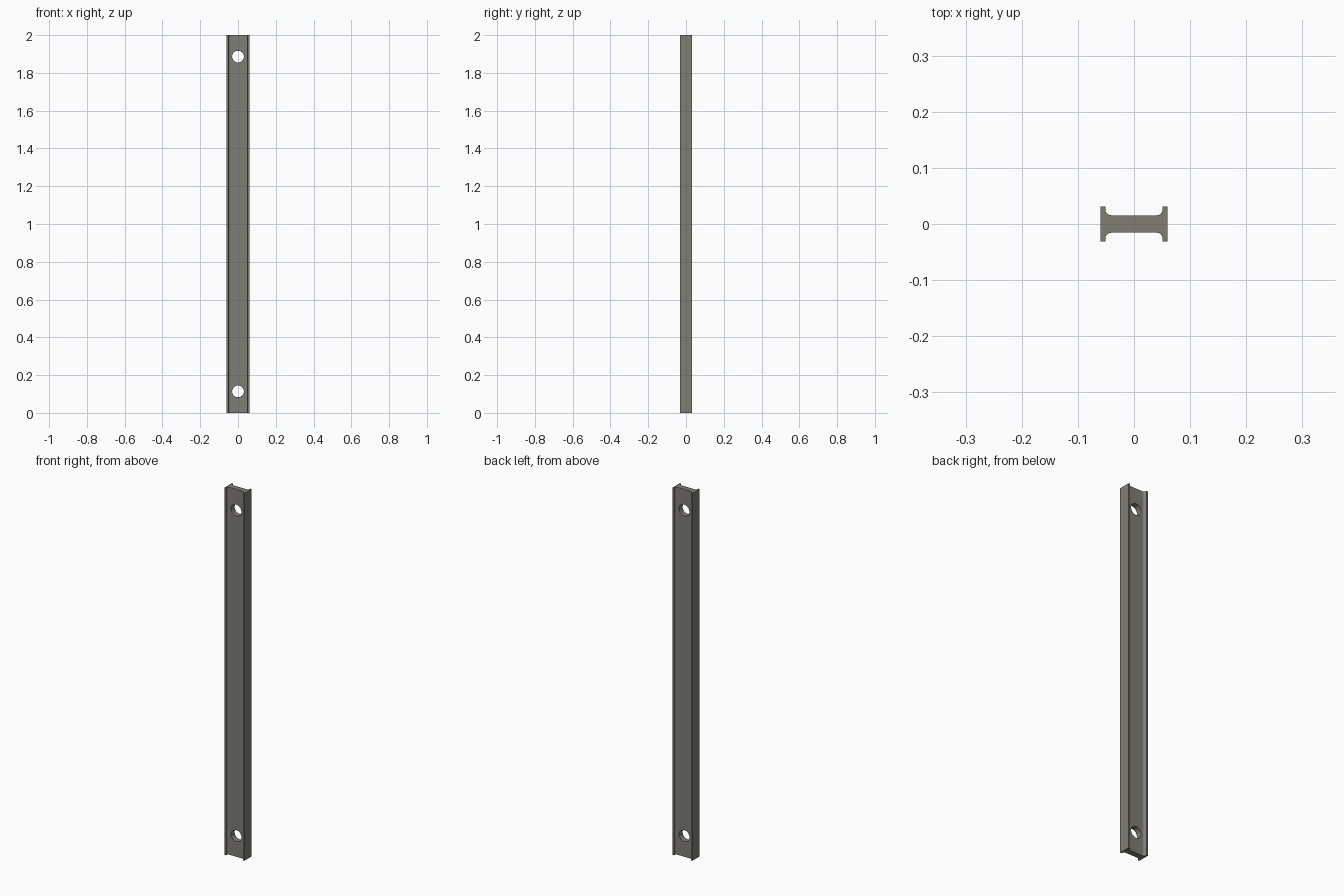
import bpy, bmesh, math

if "Cube" in bpy.data.objects:
    bpy.data.objects.remove(bpy.data.objects["Cube"])

H = 2.0                      # length of the rail
HX, HY = 0.06, 0.0315        # half width and half depth
FLANGE_X, WEB_Y, R = 0.051, 0.0155, 0.0105
HOLE_R, HOLE_Z = 0.031, 0.114

mat = bpy.data.materials.new("grey steel")
mat.diffuse_color = (0.21, 0.21, 0.175, 1)
mat.use_nodes = True
mat.node_tree.nodes["Principled BSDF"].inputs["Base Color"].default_value = mat.diffuse_color

# Quarter of the I profile: flange corner, then concave fillet down to the web
quarter = [(HX, HY), (FLANGE_X, HY)]
for i in range(6):
    a = math.radians(90 * i / 5)
    quarter.append((FLANGE_X - R + R * math.cos(a), WEB_Y + R - R * math.sin(a)))

profile = quarter + [(-x, y) for x, y in reversed(quarter)]
profile += [(-x, -y) for x, y in profile]

# I-section rail
bm = bmesh.new()
base = bm.faces.new([bm.verts.new((x, y, 0)) for x, y in profile])
ext = bmesh.ops.extrude_face_region(bm, geom=[base])
top = [v for v in ext["geom"] if isinstance(v, bmesh.types.BMVert)]
bmesh.ops.translate(bm, verts=top, vec=(0, 0, H))
bmesh.ops.recalc_face_normals(bm, faces=bm.faces)
mesh = bpy.data.meshes.new("i_section_rail")
bm.to_mesh(mesh)
bm.free()
rail = bpy.data.objects.new("i_section_rail", mesh)
bpy.context.collection.objects.link(rail)
mesh.materials.append(mat)

# Bolt holes near both ends
for name, z in (("lower", HOLE_Z), ("upper", H - HOLE_Z)):
    bpy.ops.mesh.primitive_cylinder_add(vertices=32, radius=HOLE_R, depth=0.2,
                                        location=(0, 0, z), rotation=(math.pi / 2, 0, 0))
    cutter = bpy.context.object
    cutter.name = name + "_hole_cutter"
    cutter.data.materials.append(mat)
    cutter.hide_render = True
    mod = rail.modifiers.new(name + "_hole", 'BOOLEAN')
    mod.operation = 'DIFFERENCE'
    mod.solver = 'EXACT'
    mod.object = cutter
    bpy.context.view_layer.objects.active = rail
    bpy.ops.object.modifier_apply(modifier=mod.name)
    bpy.data.objects.remove(cutter, do_unlink=True)

# Smooth the fillets and holes, keep the corners sharp
bpy.ops.object.select_all(action='DESELECT')
rail.select_set(True)
bpy.context.view_layer.objects.active = rail
bpy.ops.object.shade_smooth_by_angle(angle=math.radians(30))
